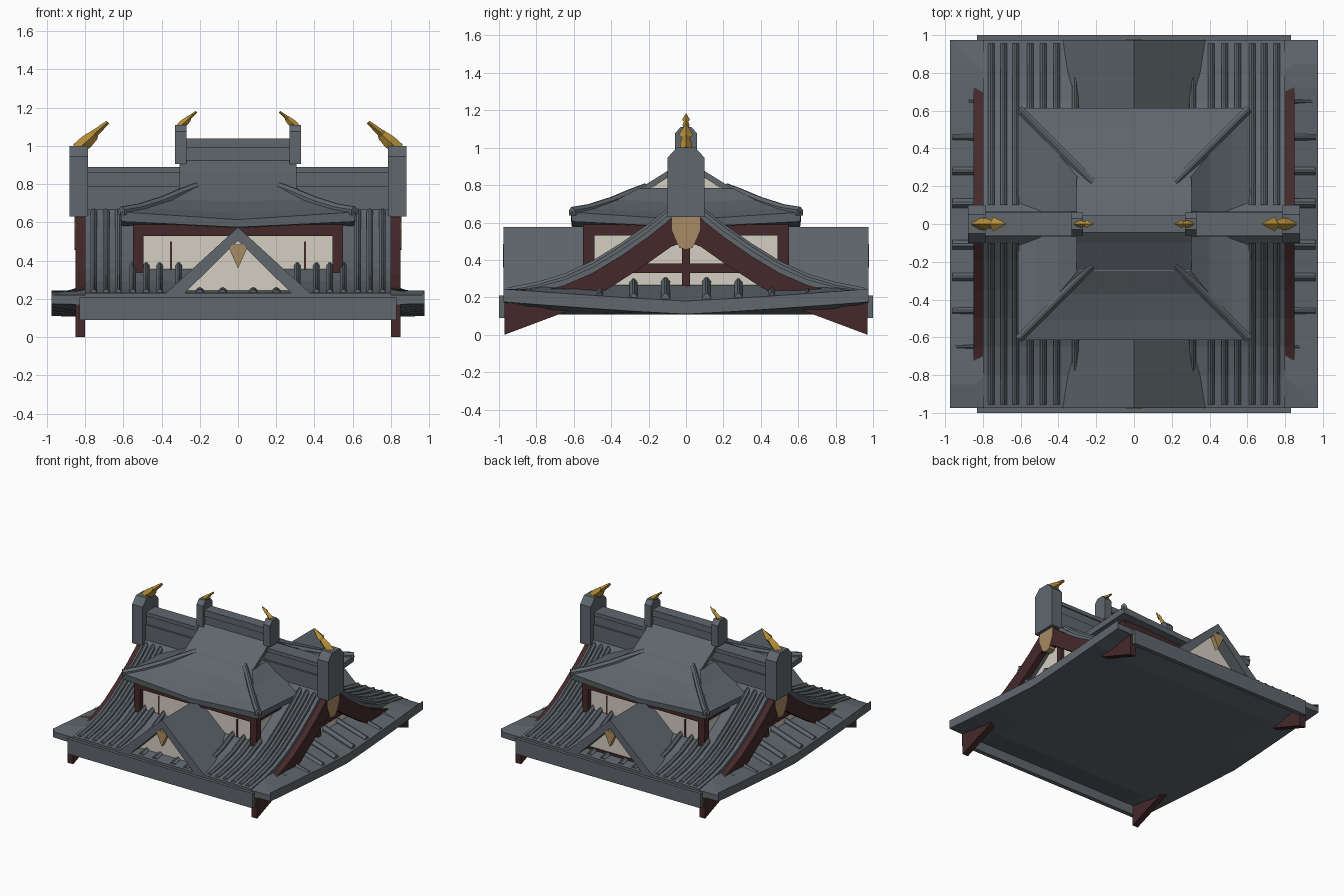
import bpy, bmesh
from mathutils import Vector

if "Cube" in bpy.data.objects:
    bpy.data.objects.remove(bpy.data.objects["Cube"])


def material(name, rgb):
    m = bpy.data.materials.new(name)
    m.use_nodes = True
    m.diffuse_color = (*rgb, 1)
    m.node_tree.nodes["Principled BSDF"].inputs["Base Color"].default_value = (*rgb, 1)
    return m


TILE = material("slate grey tile", (0.115, 0.135, 0.152))
WOOD = material("dark red wood", (0.06, 0.022, 0.023))
PLASTER = material("cream plaster", (0.66, 0.62, 0.545))
GOLD = material("gold", (0.46, 0.27, 0.04))
TAN = material("tan ornament", (0.39, 0.26, 0.125))
SIDES = (-1, 1)


def loft(name, rings, mat):
    """Skin a closed solid over rings of equal point count."""
    bm = bmesh.new()
    vs = [[bm.verts.new(p) for p in ring] for ring in rings]
    n = len(rings[0])
    for a, b in zip(vs, vs[1:]):
        for i in range(n):
            j = (i + 1) % n
            bm.faces.new((a[i], a[j], b[j], b[i]))
    bm.faces.new(vs[0])
    bm.faces.new(vs[-1])
    bmesh.ops.recalc_face_normals(bm, faces=bm.faces)
    me = bpy.data.meshes.new(name)
    bm.to_mesh(me)
    bm.free()
    me.materials.append(mat)
    ob = bpy.data.objects.new(name, me)
    bpy.context.collection.objects.link(ob)


def prism(name, pts, axis, a, b, mat):
    """Extrude a profile along x (points are y,z) or along y (points are x,z)."""
    def place(t):
        return [(t, u, z) if axis == "x" else (u, t, z) for u, z in pts]
    loft(name, [place(a), place(b)], mat)


def box(name, x0, x1, y0, y1, z0, z1, mat):
    prism(name, [(x0, z0), (x1, z0), (x1, z1), (x0, z1)], "y", y0, y1, mat)


def rib(name, path, w, h):
    """Sweep a peaked tile rib along a path."""
    d = Vector(path[-1]) - Vector(path[0])
    side = Vector((-d.y, d.x, 0)).normalized() * w
    up = Vector((0, 0, h))
    rings = []
    for p in map(Vector, path):
        rings.append([p - side - up * 0.6, p + side - up * 0.6, p + side + up * 0.4,
                      p + side * 0.25 + up, p - side * 0.25 + up, p - side + up * 0.4])
    loft(name, rings, TILE)


def mirrored(pts):
    """Complete a half profile that runs outwards from the centre."""
    return [(-u, z) for u, z in reversed(pts)] + [p for p in pts if p[0] > 0]


def finial(name, s, x, z, k):
    """Gold ridge finial leaning inwards, with a flared tail."""
    rings = []
    for dx, dz, flat, deep in ((0.03, -0.02, 0.03, 0.036), (-0.02, 0.025, 0.035, 0.036),
                               (-0.06, 0.06, 0.022, 0.028), (-0.07, 0.075, 0.042, 0.02),
                               (-0.14, 0.135, 0.005, 0.01)):
        cx, cz = x + dx * k, z + dz * k
        d = deep * k * 0.75
        rings.append([(s * cx, -flat * k, cz), (s * (cx - d), 0, cz - d),
                      (s * cx, flat * k, cz), (s * (cx + d), 0, cz + d)])
    loft(name, rings, GOLD)


# Lower eaves: a closed plate whose sides sag between the raised corners
rings = []
for y in (-0.975, -0.85, -0.72, -0.48, -0.24, 0, 0.24, 0.48, 0.72, 0.85, 0.975):
    edge = 0.18 + 0.065 * (abs(y) / 0.975) ** 1.15
    inner = max(0.72, abs(y) - 0.01)
    drop = max(0, (abs(y) - 0.72) / 0.255)
    top = 0.265 - 0.045 * drop
    belly = 0.108 + 0.06 * drop
    rings.append([(-0.975, y, edge - 0.07), (-0.7, y, belly), (0.7, y, belly),
                  (0.975, y, edge - 0.07), (0.975, y, edge), (inner, y, top),
                  (-inner, y, top), (-0.975, y, edge)])
loft("lower_eaves", rings, TILE)

# Curved main roof
SLOPE = [(0, 0.73), (0.1, 0.635), (0.2, 0.555), (0.35, 0.45), (0.5, 0.36),
         (0.65, 0.295), (0.8, 0.255), (0.975, 0.23)]
slab_top = mirrored(SLOPE)
slab_bottom = [(u, z - 0.045) for u, z in reversed(slab_top)]
prism("main_roof", slab_top + slab_bottom, "x", -0.8, 0.8, TILE)

for s in SIDES:
    box("eave_board", -0.83, 0.83, *sorted((s * 0.965, s)), 0.09, 0.21, TILE)
    for m in SIDES:
        # Tile ribs that sink into the main slope; only the outer ones reach the ridge
        for x in (0.31, 0.41, 0.48, 0.55, 0.625, 0.69, 0.755):
            start = 1 if x > 0.6 else 4
            path = [(m * x, s * min(y, 0.955), z + 0.012 - 0.03 * max(0, y - 0.4))
                    for y, z in SLOPE[start:]]
            rib("slope_rib", path, 0.017, 0.027)
        # Short rib ends under the dormer
        for x in (0.08, 0.2):
            rib("eave_rib", [(m * x, s * 0.85, 0.243), (m * x, s * 0.955, 0.225)], 0.022, 0.022)
        # Tile ribs on the side skirts
        for y in (0.11, 0.28, 0.46, 0.65):
            rib("skirt_rib", [(s * 0.7, m * y, 0.272 - 0.02 * y), (s * 0.96, m * y, 0.18 + 0.03 * y)],
                0.026 - 0.015 * y, 0.04 - 0.025 * y)

# Side gables: bargeboards, plaster, timber frame, pendant
BOARD_TOP = [(u, z - 0.03) for u, z in SLOPE[:-1]] + [(0.97, 0.17)]
BOARD_LOW = [(0, 0.5), (0.08, 0.47), (0.2, 0.385), (0.4, 0.255), (0.65, 0.12), (0.97, 0)]
for s in SIDES:
    for m in SIDES:
        prism("bargeboard", [(m * u, z) for u, z in BOARD_TOP + BOARD_LOW[::-1]],
              "x", s * 0.8, s * 0.85, WOOD)
    prism("gable_plaster", [(-0.6, 0.24), (0.6, 0.24), (0.35, 0.42), (0, 0.69), (-0.35, 0.42)],
          "x", s * 0.68, s * 0.7, PLASTER)
    xs = sorted((s * 0.69, s * 0.73))
    box("gable_crossbeam", *xs, -0.42, 0.42, 0.33, 0.38, WOOD)
    box("gable_post", *xs, -0.022, 0.022, 0.24, 0.62, WOOD)
    prism("gable_pendant", mirrored([(0, 0.455), (0.035, 0.465), (0.075, 0.56), (0.075, 0.635)]),
          "x", s * 0.8, s * 0.854, TAN)

# Front and back dormer gables
for s in SIDES:
    prism("dormer_roof", [(-0.41, 0.2), (0, 0.575), (0.41, 0.2), (0.31, 0.2), (0, 0.505),
                          (-0.31, 0.2)], "y", s * 0.5, s * 0.975, TILE)
    prism("dormer_plaster", [(-0.33, 0.2), (0.33, 0.2), (0, 0.53)], "y", s * 0.86, s * 0.88, PLASTER)
    prism("dormer_pendant", [(0, 0.36), (0.045, 0.46), (0.03, 0.485), (-0.03, 0.485), (-0.045, 0.46)],
          "y", s * 0.94, s * 0.978, TAN)
box("back_dormer_sill", -0.27, 0.27, 0.87, 0.89, 0.2, 0.26, WOOD)

# Upper storey: plaster body with timber frame
box("storey_plaster", -0.51, 0.51, -0.51, 0.51, 0.2, 0.57, PLASTER)
for s in SIDES:
    lo, hi = sorted((s * 0.49, s * 0.55))
    box("storey_beam", -0.55, 0.55, lo, hi, 0.53, 0.59, WOOD)
    box("storey_side_beam", lo, hi, -0.49, 0.49, 0.53, 0.59, WOOD)
    for m in SIDES:
        box("storey_post", *sorted((m * 0.495, m * 0.55)), lo, hi, 0.2, 0.58, WOOD)
        box("wall_mullion", m * 0.35 - 0.005, m * 0.35 + 0.005,
            *sorted((s * 0.5, s * 0.516)), 0.3, 0.5, WOOD)

# Upper hipped roof with sagging eaves: half width, half depth, corner and middle height
LEVELS = [(0.61, 0.61, 0.605, 0.575), (0.615, 0.615, 0.655, 0.615), (0.52, 0.51, 0.675, 0.65),
          (0.4, 0.37, 0.72, 0.71), (0.3, 0.25, 0.785, 0.785)]
rings = []
for hx, hy, corner, mid in LEVELS:
    rings.append([(i * hx, j * hy, corner if i and j else mid) for i, j in
                  ((-1, -1), (0, -1), (1, -1), (1, 0), (1, 1), (0, 1), (-1, 1), (-1, 0))])
loft("upper_hip_roof", rings, TILE)
for s in SIDES:
    for m in SIDES:
        rib("hip_rib", [(s * a, m * a, z) for a, z in
                        ((0.22, 0.78), (0.3, 0.75), (0.4, 0.708), (0.52, 0.67), (0.61, 0.655))],
            0.022, 0.028)

# Upper gable cap
prism("upper_gable_roof", [(-0.26, 0.775), (-0.1, 0.875), (0, 0.95), (0.1, 0.875), (0.26, 0.775),
                           (0.22, 0.765), (0, 0.9), (-0.22, 0.765)], "x", -0.305, 0.305, TILE)
prism("upper_gable_plaster", [(-0.22, 0.76), (0.22, 0.76), (0, 0.91)], "x", -0.27, 0.27, PLASTER)

# Ridges with end blocks and finials
box("main_ridge", -0.8, 0.8, -0.065, 0.065, 0.62, 0.79, TILE)
box("main_ridge_upper", -0.8, 0.8, -0.05, 0.05, 0.79, 0.86, TILE)
box("main_ridge_cap", -0.8, 0.8, -0.06, 0.06, 0.86, 0.89, TILE)
box("top_ridge", -0.28, 0.28, -0.035, 0.035, 0.88, 0.99, TILE)
box("top_ridge_cap", -0.28, 0.28, -0.045, 0.045, 0.99, 1.04, TILE)
for s in SIDES:
    prism("ridge_end", mirrored([(0.05, 1.0), (0.1, 0.945), (0.1, 0.63)]),
          "x", s * 0.785, s * 0.88, TILE)
    prism("top_ridge_end", mirrored([(0.03, 1.11), (0.06, 1.075), (0.06, 0.905)]),
          "x", s * 0.27, s * 0.33, TILE)
    finial("main_finial", s, 0.81, 1.0, 0.92)
    finial("top_finial", s, 0.29, 1.11, 0.52)
